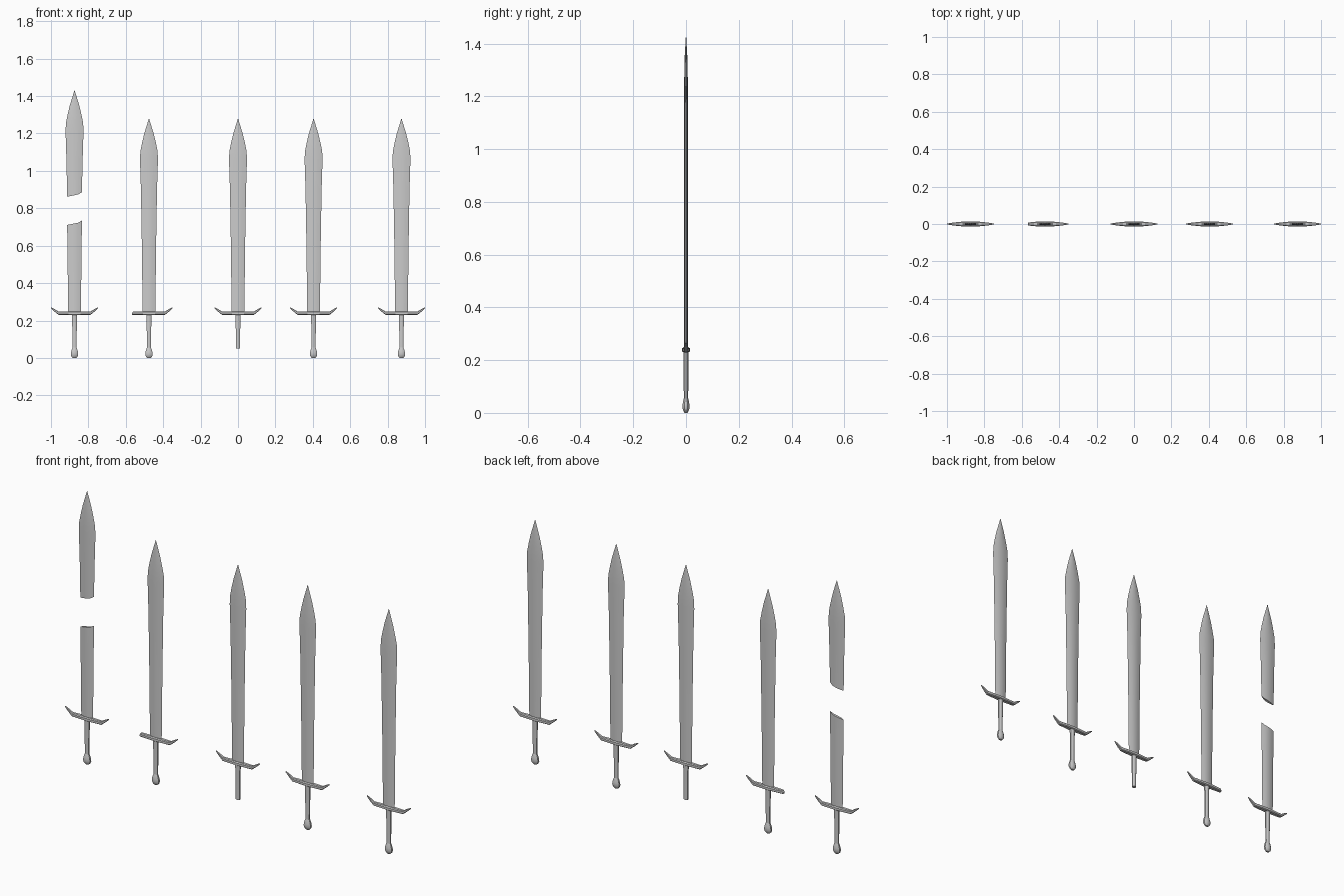
import bpy, bmesh, math

if "Cube" in bpy.data.objects:
    bpy.data.objects.remove(bpy.data.objects["Cube"])


def loft(name, rings, smooth=35):
    """Skin a list of equal-length closed rings and cap both ends."""
    bm = bmesh.new()
    vs = [[bm.verts.new(p) for p in r] for r in rings]
    n = len(rings[0])
    for a, b in zip(vs, vs[1:]):
        for i in range(n):
            j = (i + 1) % n
            bm.faces.new((a[i], a[j], b[j], b[i]))
    bm.faces.new(vs[0][::-1])
    bm.faces.new(vs[-1])
    bmesh.ops.recalc_face_normals(bm, faces=bm.faces)
    me = bpy.data.meshes.new(name)
    bm.to_mesh(me)
    bm.free()
    ob = bpy.data.objects.new(name, me)
    bpy.context.collection.objects.link(ob)
    bpy.context.view_layer.objects.active = ob
    ob.select_set(True)
    bpy.ops.object.shade_smooth_by_angle(angle=math.radians(smooth))
    ob.select_set(False)
    return ob


# Blade outline: (z, half width, half thickness)
BLADE = [(0.245, 0.034, 0.007), (0.60, 0.038, 0.007), (0.90, 0.043, 0.007),
         (1.06, 0.048, 0.007), (1.105, 0.046, 0.007), (1.15, 0.037, 0.006),
         (1.20, 0.025, 0.005), (1.279, 0.0008, 0.0006)]
LENS = [(-1, 0), (-0.5, -0.75), (0, -1), (0.5, -0.75),
        (1, 0), (0.5, 0.75), (0, 1), (-0.5, 0.75)]
# Snapped edge: height by position across the blade
BREAK = {-1: 0.711, -0.5: 0.715, 0: 0.719, 0.5: 0.723, 1: 0.735}
BREAK_W = 0.0395


def blade_ring(x, z, w, t):
    return [(x + u * w, v * t, z) for u, v in LENS]


def snapped_ring(x, dz):
    return [(x + u * BREAK_W, v * 0.007, BREAK[u] + dz) for u, v in LENS]


def blade(tag, x, snapped=False):
    if not snapped:
        loft("blade_" + tag, [blade_ring(x, *b) for b in BLADE])
        return
    lift = 0.151
    low = [blade_ring(x, *b) for b in BLADE[:2]] + [snapped_ring(x, 0)]
    high = [snapped_ring(x, lift)]
    high += [blade_ring(x, z + lift, w, t) for z, w, t in BLADE[2:]]
    loft("blade_stump_" + tag, low)
    loft("blade_tip_" + tag, high)


# Right half of the guard: (x, z, half depth, half height)
GUARD = [(0.0, 0.239, 0.0145, 0.010), (0.04, 0.239, 0.013, 0.009),
         (0.085, 0.239, 0.0085, 0.009), (0.105, 0.253, 0.006, 0.007),
         (0.126, 0.268, 0.002, 0.003)]


def guard(tag, x, left_broken=False):
    left = [(-a, z, d, h) for a, z, d, h in GUARD[:0:-1]]
    if left_broken:
        left = [(-0.09, 0.235, 0.007, 0.005)] + left[2:]
    rings = []
    for a, z, d, h in left + GUARD:
        rings.append([(x + a, sy * d, z + sz * h) for sy, sz in
                      ((-1, -.6), (-.6, -1), (.6, -1), (1, -.6),
                       (1, .6), (.6, 1), (-.6, 1), (-1, .6))])
    loft("guard_" + tag, rings, 30)


def turned(name, x, profile, sides=8):
    """Oval turned part from (z, half width, half depth)."""
    steps = [math.tau * (i + 0.5) / sides for i in range(sides)]
    loft(name, [[(x + w * math.cos(a), d * math.sin(a), z) for a in steps]
                for z, w, d in profile], 40)


def sword(tag, x, snapped=False, left_broken=False, pommel=True):
    blade(tag, x, snapped)
    guard(tag, x, left_broken)
    turned("grip_" + tag, x, [(0.05, 0.012, 0.009), (0.12, 0.0125, 0.0095),
                              (0.19, 0.0135, 0.010), (0.235, 0.015, 0.011)])
    if pommel:
        turned("pommel_" + tag, x,
               [(0.0, 0.010, 0.006), (0.008, 0.018, 0.011),
                (0.018, 0.0215, 0.0145), (0.032, 0.020, 0.014),
                (0.048, 0.015, 0.011), (0.056, 0.011, 0.009)])


# Row of five swords, some damaged
sword("snapped", -0.874, snapped=True)
sword("chipped_guard", -0.476, left_broken=True)
sword("no_pommel", 0.0, pommel=False)
sword("inner_right", 0.404)
sword("outer_right", 0.874)
